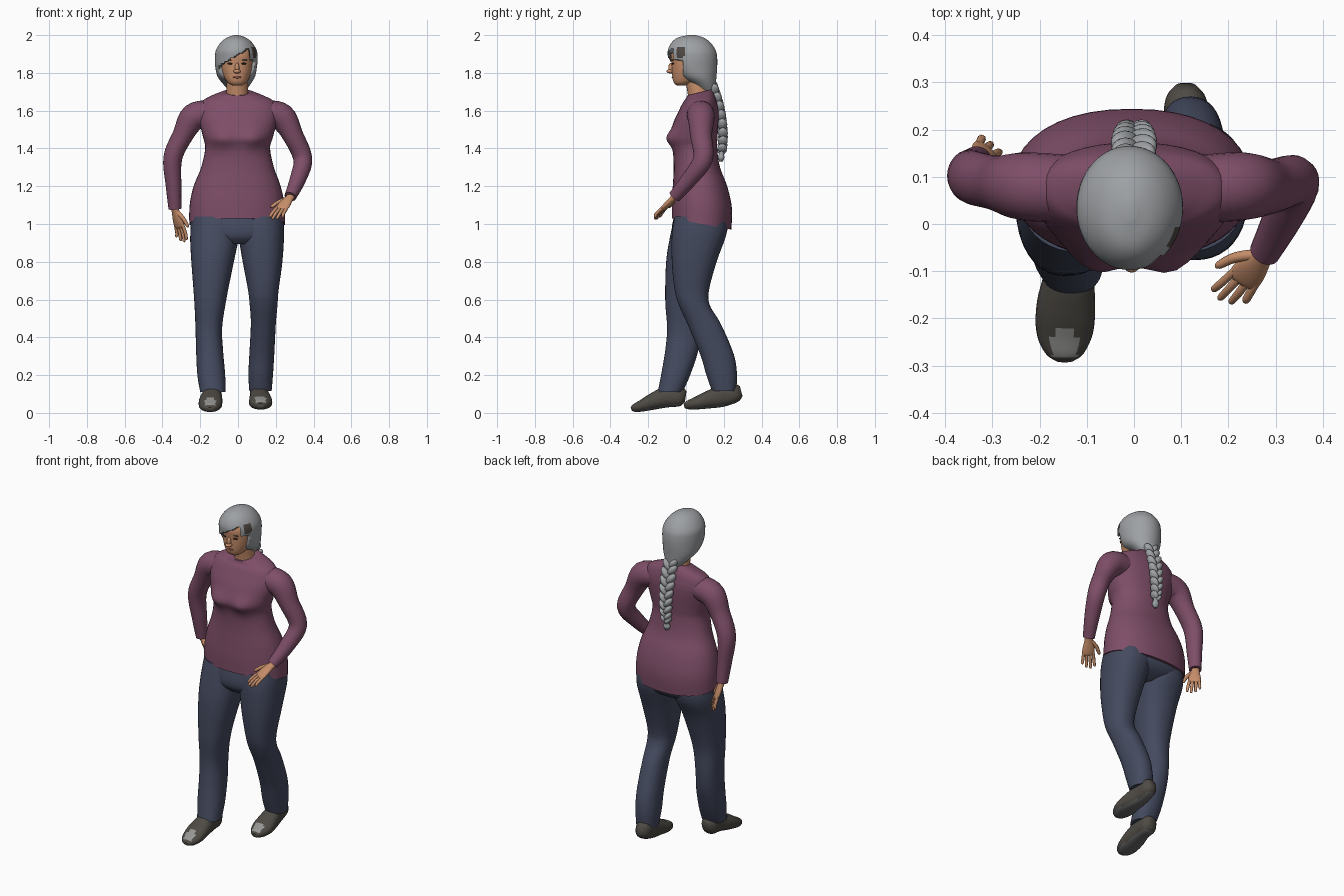
import bpy, bmesh, math
from mathutils import Vector, Matrix

# ---------- materials (sRGB picks converted to linear) ----------
def mat(name, r, g, b):
    m = bpy.data.materials.new(name)
    m.diffuse_color = [((c / 255 + 0.055) / 1.055) ** 2.4 for c in (r, g, b)] + [1]
    return m

SHIRT = mat("plum knit", 126, 78, 104)
PANTS = mat("navy denim", 68, 74, 95)
HAIR = mat("grey hair", 158, 161, 164)
SKIN = mat("skin", 200, 143, 107)
SHOE = mat("dark shoe", 78, 74, 68)
SOLE = mat("grey sole", 98, 98, 98)
PATCH = mat("light toe", 150, 150, 148)
DARK = mat("dark hair", 78, 72, 68)
LIPS = mat("lips", 165, 98, 84)
EYE = mat("eye", 50, 40, 36)

# ---------- helpers ----------
def finish(bm, name, mats, angle=50):
    bmesh.ops.recalc_face_normals(bm, faces=bm.faces)
    me = bpy.data.meshes.new(name)
    bm.to_mesh(me)
    bm.free()
    ob = bpy.data.objects.new(name, me)
    bpy.context.collection.objects.link(ob)
    for m in mats:
        me.materials.append(m)
    bpy.ops.object.select_all(action='DESELECT')
    ob.select_set(True)
    bpy.context.view_layer.objects.active = ob
    bpy.ops.object.shade_smooth_by_angle(angle=math.radians(angle))
    return ob

def spline(rows, n=5):
    """Catmull-Rom through rows of numbers."""
    out = []
    for i in range(len(rows) - 1):
        a, b, c, d = (rows[max(i - 1, 0)], rows[i], rows[i + 1], rows[min(i + 2, len(rows) - 1)])
        for k in range(n):
            t = k / n
            out.append([0.5 * (2 * q + (r - p) * t + (2 * p - 5 * q + 4 * r - s) * t * t
                               + (3 * q - p - 3 * r + s) * t ** 3) for p, q, r, s in zip(a, b, c, d)])
    return out + [list(rows[-1])]

def unit_ring(seg, power):
    sp = lambda v: math.copysign(abs(v) ** power, v)
    return [(sp(math.cos(2 * math.pi * k / seg)), sp(math.sin(2 * math.pi * k / seg))) for k in range(seg)]

def skin_rings(bm, rings):
    vr = [[bm.verts.new(p) for p in r] for r in rings]
    for a, b in zip(vr, vr[1:]):
        for k in range(len(a)):
            j = (k + 1) % len(a)
            bm.faces.new((a[k], a[j], b[j], b[k]))
    bm.faces.new(vr[0][::-1])
    bm.faces.new(vr[-1])

def loft(rows, seg=40, power=0.9, warp=None):
    """Horizontal sections: z, x left, x right, y front, y back, optional tilt."""
    bm = bmesh.new()
    rings = []
    for z, xl, xr, yf, yb, tilt in spline([tuple(r) + (0,) * (6 - len(r)) for r in rows]):
        ring = []
        for c, s in unit_ring(seg, power):
            y = (yf + yb) / 2 + s * (yb - yf) / 2
            p = Vector(((xl + xr) / 2 + c * (xr - xl) / 2, y, z + tilt * (y - 0.085)))
            ring.append(warp(p) if warp else p)
        rings.append(ring)
    skin_rings(bm, rings)
    return bm

def tube(bm, rows, ref, seg=24, power=1.0):
    """Sections across a path: x, y, z, side radius, up radius."""
    pts = spline(rows)
    rings = []
    for i, p in enumerate(pts):
        o = Vector(p[:3])
        t = (Vector(pts[min(i + 1, len(pts) - 1)][:3]) - Vector(pts[max(i - 1, 0)][:3])).normalized()
        side = t.cross(Vector(ref)).normalized()
        up = side.cross(t)
        rings.append([o + side * c * p[3] + up * s * p[4] for c, s in unit_ring(seg, power)])
    skin_rings(bm, rings)
    return bm

def blob(bm, loc, radii, rot=0, seg=16):
    m = Matrix.Translation(loc) @ Matrix.Rotation(rot, 4, 'Y') @ Matrix.Diagonal((*radii, 1))
    bmesh.ops.create_uvsphere(bm, u_segments=seg, v_segments=seg // 2 + 2, radius=1, matrix=m)

# ---------- sweater ----------
def bust(p):
    if p.y < 0.03:
        g = sum(math.exp(-((p.x - x) / 0.06) ** 2 - ((p.z - 1.45) / 0.05) ** 2) for x in (-0.085, 0.08))
        p.y -= 0.03 * g
    return p

finish(loft([(1.0, -.258, .25, -.075, .24, -.19), (1.1, -.256, .246, -.075, .243, -.1),
             (1.2, -.235, .226, -.07, .218), (1.3, -.195, .19, -.065, .18),
             (1.4, -.174, .17, -.07, .165), (1.46, -.185, .185, -.082, .167),
             (1.54, -.205, .205, -.065, .172), (1.6, -.21, .21, -.038, .172),
             (1.65, -.19, .19, -.015, .162, .05), (1.678, -.145, .14, .0, .15, .15),
             (1.7, -.088, .083, .005, .135, .25)], warp=bust), "sweater_body", [SHIRT])
R_ARM = [(.15, .075, 1.585, .07, .072), (.232, .08, 1.565, .073, .072), (.29, .08, 1.47, .055, .058),
         (.343, .09, 1.345, .05, .052), (.318, .02, 1.24, .043, .043), (.277, -.06, 1.145, .032, .034)]
L_ARM = [(-.15, .075, 1.585, .07, .072), (-.235, .08, 1.565, .073, .072), (-.292, .087, 1.47, .055, .058),
         (-.345, .1, 1.35, .05, .056), (-.341, .115, 1.2, .041, .045), (-.334, .13, 1.08, .034, .035)]
for name, rows in (("right_sleeve", R_ARM), ("left_sleeve", L_ARM)):
    finish(tube(bmesh.new(), rows, (0, 1, 0)), name, [SHIRT])

# ---------- trousers ----------
finish(loft([(1.06, -.245, .235, -.06, .215), (.98, -.252, .243, -.075, .222), (.93, -.225, .215, -.07, .195),
             (.895, -.13, .13, -.04, .13)]), "trouser_hips", [PANTS])
finish(loft([(1.04, -.245, .02, -.06, .205), (.93, -.253, .005, -.085, .2), (.8, -.247, -.022, -.105, .14),
             (.6, -.232, -.062, -.11, .085), (.45, -.225, -.084, -.1, .08), (.33, -.222, -.079, -.11, .065),
             (.2, -.215, -.068, -.132, .022), (.11, -.2, -.066, -.15, -.018)]), "front_trouser_leg", [PANTS])
finish(loft([(1.04, -.03, .238, -.06, .215), (.95, -.002, .244, -.075, .215), (.8, .025, .235, -.075, .162),
             (.65, .053, .215, -.06, .122), (.57, .062, .209, -.037, .126), (.47, .068, .2, .008, .185),
             (.31, .06, .192, .075, .253), (.2, .055, .185, .108, .27), (.115, .06, .178, .138, .265)]),
       "back_trouser_leg", [PANTS])

# ---------- shoes ----------
def shoe(name, rows, cx, y0, y1):
    ob = finish(tube(bmesh.new(), rows, (0, 0, 1), power=0.85), name, [SHOE, SOLE, PATCH])
    for f in ob.data.polygons:
        if f.normal.z < -0.75:
            f.material_index = 1
        elif f.normal.z > 0.3 and abs(f.center.x - cx) < 0.026 and y0 < f.center.y < y1:
            f.material_index = 2

shoe("front_shoe", [(-.135, -.002, .085, .025, .028), (-.135, -.03, .088, .047, .052), (-.137, -.1, .085, .052, .056),
                    (-.144, -.17, .062, .062, .045), (-.147, -.23, .039, .06, .032),
                    (-.147, -.272, .026, .042, .022), (-.147, -.29, .02, .018, .01)], -.147, -.282, -.222)
shoe("back_shoe", [(.11, .292, .115, .022, .028), (.11, .262, .107, .044, .05), (.112, .19, .088, .05, .056),
                   (.118, .12, .07, .058, .047), (.12, .06, .053, .061, .035),
                   (.12, .012, .042, .042, .024), (.12, -.01, .037, .018, .012)], .12, -.002, .05)

# ---------- hands ----------
def hand(name, wrist, tip, thumb_side):
    w, d = Vector(wrist), (Vector(tip) - Vector(wrist))
    L, d = d.length, d.normalized()
    s = Vector(thumb_side)
    s = (s - d * s.dot(d)).normalized()
    n = d.cross(s)
    bm = bmesh.new()
    at = lambda a, b, c=0: w + d * a * L + s * b + n * c
    row = lambda p, ra, rb: (*p, ra, rb)
    tube(bm, [row(at(-.12, 0), .022, .02), row(at(.05, 0), .024, .017), row(at(.3, 0), .034, .016),
              row(at(.5, -.002), .035, .013), row(at(.57, -.002), .028, .008)], n, 16)
    for b, end in ((.026, .94), (.008, 1), (-.011, .96), (-.029, .84)):    # four fingers
        tube(bm, [row(at(.46, b * .95), .009, .009), row(at(.72, b * 1.15), .009, .009),
                  row(at(end - .04, b * 1.25, .006), .0075, .0075), row(at(end, b * 1.25, .009), .003, .003)], n, 10)
    tube(bm, [row(at(.08, .012), .012, .012), row(at(.28, .042), .011, .011),     # thumb
              row(at(.5, .058), .009, .009), row(at(.57, .061), .004, .004)], n, 10)
    finish(bm, name, [SKIN])

hand("right_hand", (.275, -.063, 1.14), (.188, -.168, 1.03), (-.69, .51, .21))
hand("left_hand", (-.333, .132, 1.075), (-.287, .165, .907), (.6, -.6, 0))

# ---------- neck, head and face ----------
finish(tube(bmesh.new(), [(-.003, .075, 1.65, .064, .062), (-.004, .066, 1.7, .058, .058),
                          (-.005, .05, 1.78, .056, .056)], (0, 1, 0)), "neck", [SKIN])
finish(loft([(1.733, -.03, .02, -.048, .0), (1.745, -.05, .04, -.062, .03), (1.765, -.067, .055, -.07, .07),
             (1.8, -.083, .07, -.074, .1), (1.85, -.094, .08, -.077, .12), (1.9, -.095, .08, -.08, .13),
             (1.95, -.075, .06, -.055, .11)]), "head", [SKIN])
bm = bmesh.new()
blob(bm, (-.005, -.079, 1.825), (.012, .015, .028))
blob(bm, (-.005, -.083, 1.808), (.019, .02, .011))
finish(bm, "nose", [SKIN])
bm = bmesh.new()
blob(bm, (-.005, -.064, 1.777), (.026, .012, .007))
finish(bm, "mouth", [LIPS])
for name, z, radii, m in (("eyes", 1.849, (.015, .008, .005), EYE), ("eyebrows", 1.868, (.02, .007, .003), DARK)):
    bm = bmesh.new()
    for sx in (-1, 1):
        blob(bm, (-.005 + sx * .035, -.069, z), radii)
    finish(bm, name, [m])

# ---------- hair with side-swept fringe ----------
def fringe(p):
    line = 1.89 + 0.6 * p.x if p.x < 0.055 else 1.87
    if p.z < line:
        p.y = max(p.y, -0.015)
    return p

hair = finish(loft([(1.705, -.045, .04, .07, .155), (1.74, -.078, .066, .03, .158), (1.78, -.108, .09, -.04, .161),
                    (1.83, -.12, .1, -.085, .165), (1.88, -.122, .104, -.095, .165), (1.92, -.117, .099, -.096, .157),
                    (1.96, -.092, .075, -.077, .13), (1.986, -.06, .043, -.045, .095), (2.0, -.02, .004, .01, .05)],
                   seg=64, power=1, warp=fringe), "hair", [HAIR, DARK])
for f in hair.data.polygons:      # darker temple patch
    c = f.center
    if c.x > 0.05 and -.05 < c.y < -.01 and 1.88 < c.z < 1.94:
        f.material_index = 1

# ---------- braid ----------
bm = bmesh.new()
path = spline([(.145, 1.725, .042), (.172, 1.64, .045), (.19, 1.55, .041), (.196, 1.46, .036), (.19, 1.39, .028)], 4)
for i, (y, z, w) in enumerate(path):
    sx = 1 if i % 2 else -1
    blob(bm, (sx * w * .42, y, z), (w * .48, .026, w * .9), sx * math.radians(38))
tube(bm, [(0, .19, 1.4, .018, .016), (0, .188, 1.375, .014, .013), (0, .186, 1.35, .022, .017),
          (0, .184, 1.33, .008, .008)], (0, 1, 0), 14)
finish(bm, "braid", [HAIR])
